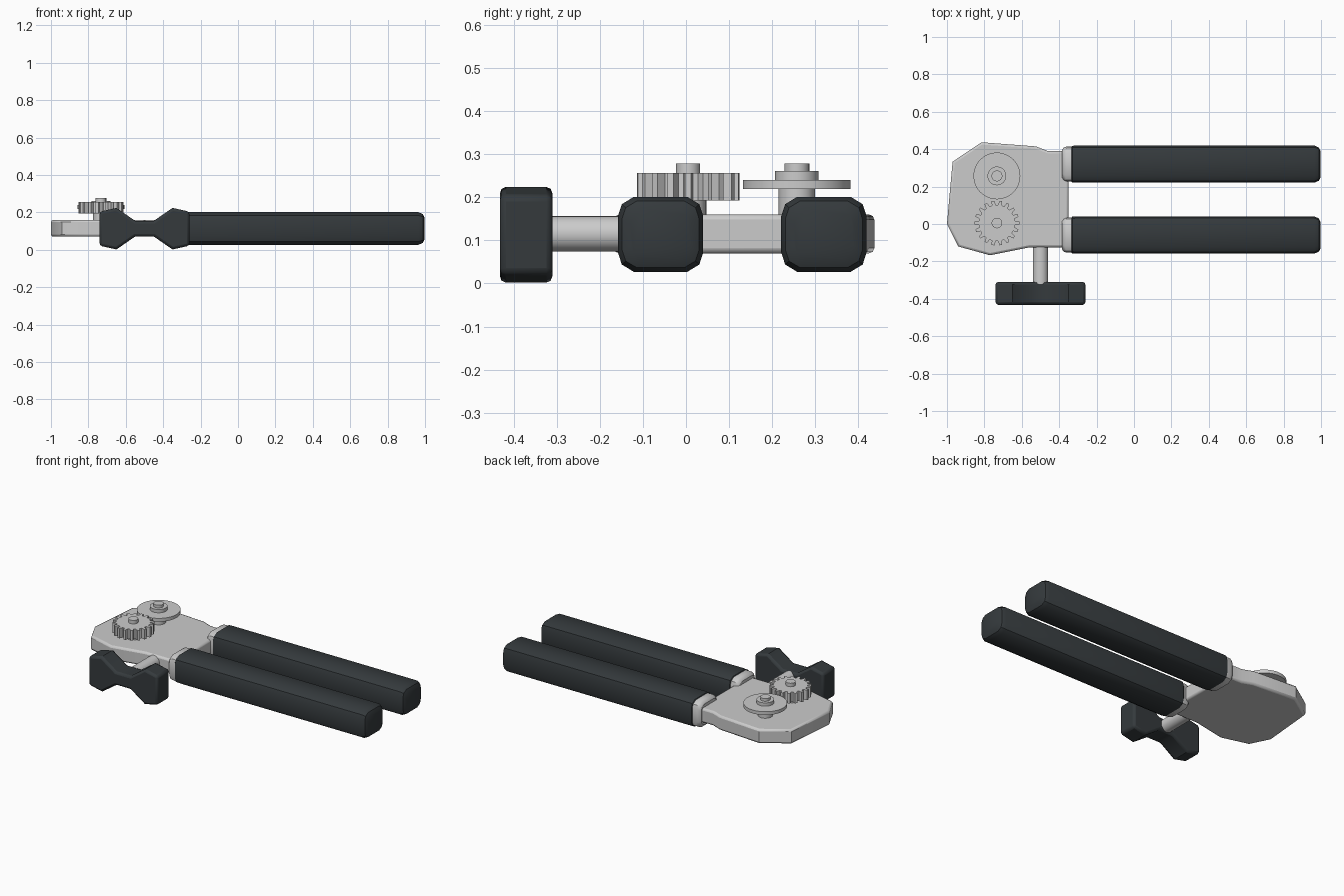
import bpy, bmesh
from math import sin, cos, pi, radians
from mathutils import Matrix

if "Cube" in bpy.data.objects:
    bpy.data.objects.remove(bpy.data.objects["Cube"])

dark = bpy.data.materials.new("dark_plastic")
dark.diffuse_color = (0.035, 0.042, 0.046, 1)
dark.use_nodes = True
dark.node_tree.nodes["Principled BSDF"].inputs["Base Color"].default_value = dark.diffuse_color


def finish(bm, name, mat=None, bevel=0, segments=2, smooth=True, limit=30):
    bmesh.ops.recalc_face_normals(bm, faces=bm.faces)
    me = bpy.data.meshes.new(name)
    bm.to_mesh(me)
    bm.free()
    ob = bpy.data.objects.new(name, me)
    bpy.context.collection.objects.link(ob)
    if mat:
        me.materials.append(mat)
    if bevel:
        m = ob.modifiers.new("bevel", 'BEVEL')
        m.width, m.segments = bevel, segments
        m.limit_method = 'ANGLE'
        m.angle_limit = radians(limit)
    if smooth:
        bpy.ops.object.select_all(action='DESELECT')
        bpy.context.view_layer.objects.active = ob
        ob.select_set(True)
        bpy.ops.object.shade_smooth_by_angle(angle=radians(35))
    return ob


def loft(name, rings, **kw):
    """Skin a list of equal-length point rings and cap both ends."""
    bm = bmesh.new()
    vs = [[bm.verts.new(p) for p in r] for r in rings]
    n = len(vs[0])
    for a, b in zip(vs, vs[1:]):
        for i in range(n):
            j = (i + 1) % n
            bm.faces.new((a[i], a[j], b[j], b[i]))
    bm.faces.new(vs[0])
    bm.faces.new(vs[-1])
    return finish(bm, name, **kw)


def turned(name, x, y, profile, n=32):
    """Stepped round part about a vertical axis; profile is (radius, z)."""
    return loft(name, [[(x + r * cos(2 * pi * i / n), y + r * sin(2 * pi * i / n), z)
                        for i in range(n)] for r, z in profile])


# Head plate
outline = [(-.35, .39), (-.46, .39), (-.525, .415), (-.815, .437), (-.97, .333),
           (-1, 0), (-.94, -.12), (-.77, -.167), (-.56, -.125), (-.35, -.125)]
loft("head_plate", [[(x, y, z) for x, y in outline] for z in (.07, .16)],
     bevel=.012, limit=60)

# Handles: grip and metal collar share one rounded section
quarter = [(.099, .042), (.09, .07), (.062, .087)]
section = (quarter + [(-y, z) for y, z in quarter[::-1]]
           + [(-y, -z) for y, z in quarter] + [(y, -z) for y, z in quarter[::-1]])


def tube(name, yc, stations, mat=None):
    # each station is (x, inset from the full section)
    loft(name, [[(x, yc + y * (1 - d / .099), .114 + z * (1 - d / .087))
                 for y, z in section] for x, d in stations], mat=mat)


for side, yc in (("front", -.059), ("back", .32)):
    tube(side + "_grip", yc, [(-.34, .012), (-.33, .001), (-.31, 0), (.965, 0),
                              (.988, .01), (.998, .03)], dark)
    tube(side + "_collar", yc, [(-.385, .022), (-.375, .01), (-.36, .005), (-.325, .005)])

# Turning knob and its shaft
half = [(.05, .042), (.15, .111), (.24, .091)]
top = [(-x, z) for x, z in half[::-1]] + half
bow = top + [(x, -z) for x, z in top[::-1]]
loft("turning_knob", [[(-.5 + x, y, .113 + z) for x, z in bow] for y in (-.432, -.31)],
     mat=dark, bevel=.014, limit=60)
loft("knob_shaft", [[(-.5 + .041 * cos(2 * pi * i / 32), y, .115 + .041 * sin(2 * pi * i / 32))
                     for i in range(32)] for y in (-.32, -.1)])

# Toothed feed wheel with axle
gx, gy, teeth = -.733, .005, 18
gear = []
for t in range(teeth):
    for f, r in ((-.32, .097), (-.17, .12), (.17, .12), (.32, .097)):
        a = 2 * pi * (t + f) / teeth
        gear.append((gx + r * cos(a), gy + r * sin(a)))
loft("feed_gear", [[(x, y, z) for x, y in gear] for z in (.193, .256)], smooth=False)
turned("gear_axle", gx, gy, [(.042, .15), (.042, .195), (.028, .195), (.028, .278)])

# Cutting wheel with boss and axle
turned("cutting_wheel", gx, .257,
       [(.042, .15), (.042, .219), (.125, .219), (.125, .24), (.05, .24),
        (.05, .261), (.029, .261), (.029, .278)], 48)
